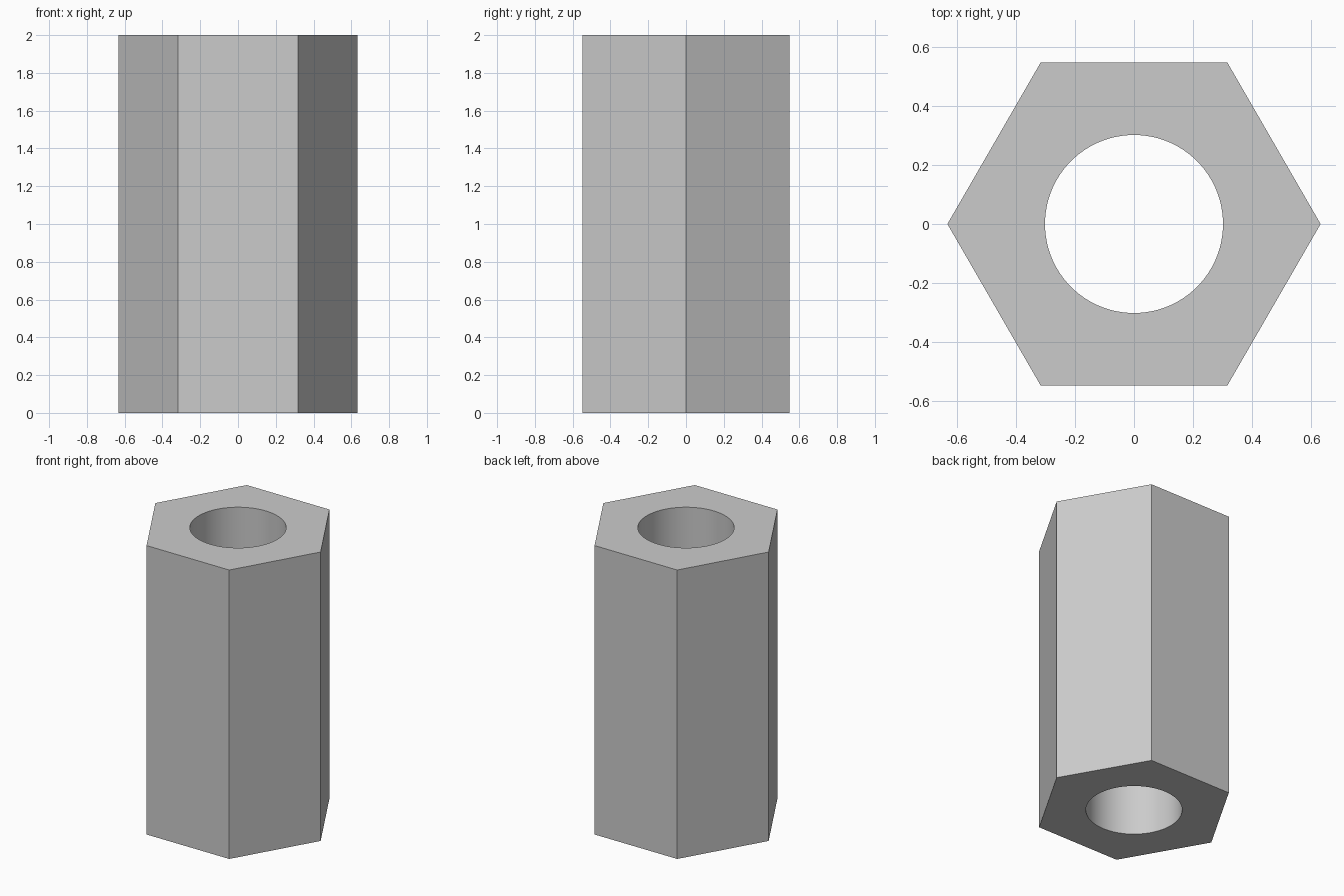
import bpy, bmesh, math

HEIGHT = 2.0
HEX_RADIUS = 0.633
BORE_RADIUS = 0.302
BORE_SIDES = 96

cube = bpy.data.objects.get("Cube")
if cube:
    bpy.data.objects.remove(cube, do_unlink=True)

# Plain grey metal
grey = bpy.data.materials.new("grey metal")
colour = (0.6, 0.6, 0.6, 1.0)
grey.use_nodes = True
grey.diffuse_color = colour
bsdf = next(n for n in grey.node_tree.nodes if n.type == 'BSDF_PRINCIPLED')
bsdf.inputs["Base Color"].default_value = colour

bm = bmesh.new()


def ring(radius, sides, z):
    """Closed loop of vertices around the z axis."""
    angles = [math.tau * i / sides for i in range(sides)]
    return [bm.verts.new((radius * math.cos(a), radius * math.sin(a), z)) for a in angles]


def wall(radius, sides, smooth):
    """Upright wall; returns its bottom and top rims."""
    low, high = ring(radius, sides, 0), ring(radius, sides, HEIGHT)
    for i in range(sides):
        j = (i + 1) % sides
        bm.faces.new((low[i], low[j], high[j], high[i])).smooth = smooth
    return low, high


def rim_edges(loop):
    return [bm.edges.get((a, b)) for a, b in zip(loop, loop[1:] + loop[:1])]


# Hexagonal outside and round through bore
outer = wall(HEX_RADIUS, 6, False)
bore = wall(BORE_RADIUS, BORE_SIDES, True)

# Flat end faces between the hexagon and the bore
for hex_rim, bore_rim in zip(outer, bore):
    bmesh.ops.triangle_fill(bm, edges=rim_edges(hex_rim) + rim_edges(bore_rim), use_beauty=True)

bmesh.ops.recalc_face_normals(bm, faces=bm.faces)

mesh = bpy.data.meshes.new("hex_standoff")
bm.to_mesh(mesh)
bm.free()
mesh.materials.append(grey)
standoff = bpy.data.objects.new("hex_standoff", mesh)
bpy.context.collection.objects.link(standoff)

# Smooth bore with crisp rims and corners
bpy.ops.object.select_all(action='DESELECT')
standoff.select_set(True)
bpy.context.view_layer.objects.active = standoff
bpy.ops.object.shade_smooth_by_angle(angle=math.radians(30))
